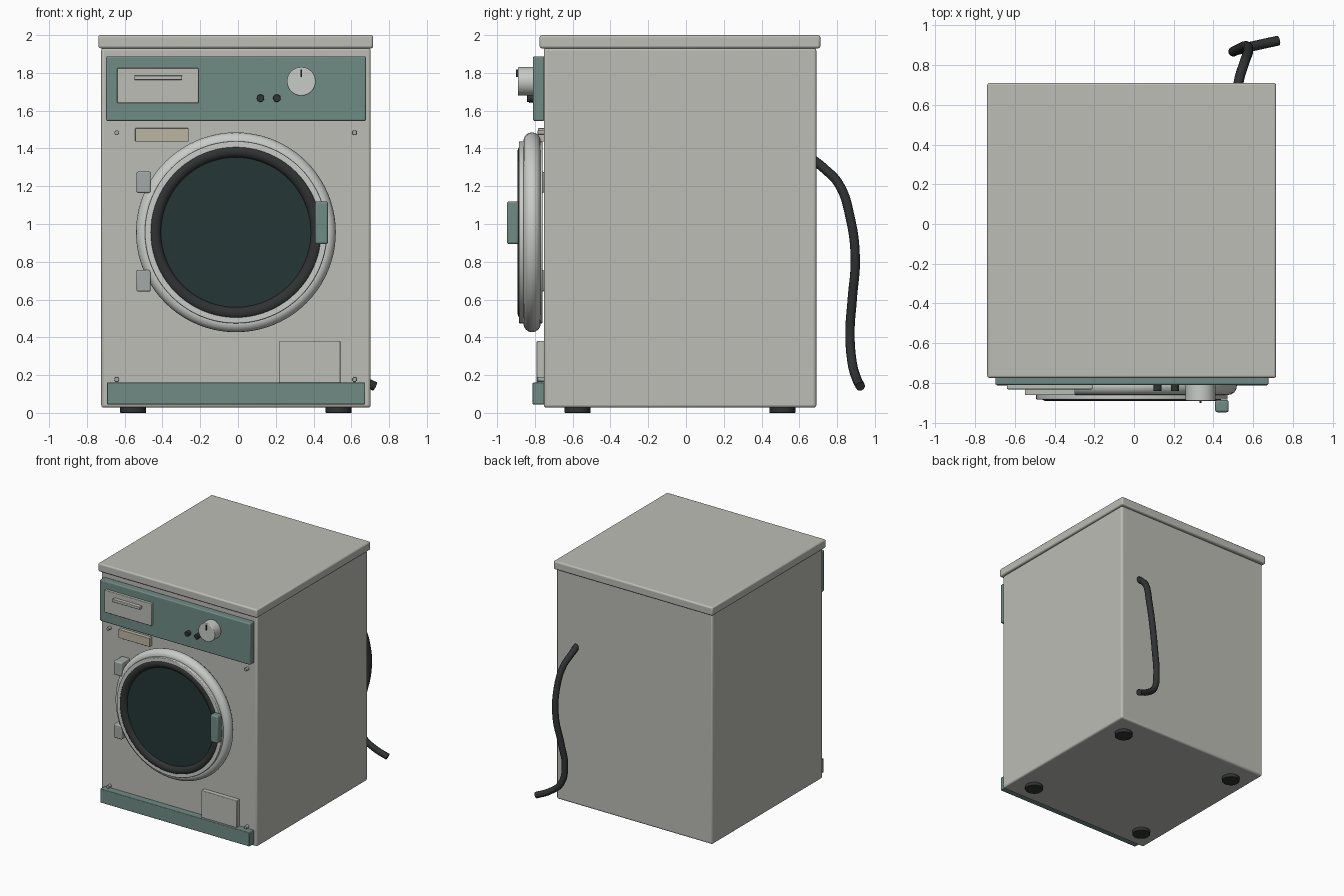
import bpy, bmesh, math
from mathutils import Matrix

if "Cube" in bpy.data.objects:
    bpy.data.objects.remove(bpy.data.objects["Cube"])

CX = -0.011   # machine centre line (the hose shifts it off zero)
DZ = 0.956    # door centre height


def material(name, r, g, b):
    m = bpy.data.materials.new(name)
    m.diffuse_color = (r, g, b, 1)
    m.use_nodes = True
    m.node_tree.nodes["Principled BSDF"].inputs["Base Color"].default_value = m.diffuse_color
    return m


SHELL = material("warm_grey", 0.50, 0.51, 0.46)
TEAL = material("teal", 0.16, 0.26, 0.235)
PALE = material("pale_grey", 0.58, 0.60, 0.57)
STEEL = material("hinge_grey", 0.36, 0.40, 0.39)
RUBBER = material("rubber", 0.03, 0.032, 0.033)
GLASS = material("dark_glass", 0.018, 0.037, 0.037)
CREAM = material("cream", 0.50, 0.47, 0.36)


def finish(name, bm, mat, bevel=0.0):
    bmesh.ops.recalc_face_normals(bm, faces=bm.faces)
    me = bpy.data.meshes.new(name)
    bm.to_mesh(me)
    bm.free()
    ob = bpy.data.objects.new(name, me)
    bpy.context.collection.objects.link(ob)
    me.materials.append(mat)
    if bevel:
        mod = ob.modifiers.new("bevel", 'BEVEL')
        mod.width, mod.segments = bevel, 3
        mod.limit_method, mod.angle_limit = 'ANGLE', math.radians(40)
    bpy.ops.object.select_all(action='DESELECT')
    ob.select_set(True)
    bpy.context.view_layer.objects.active = ob
    bpy.ops.object.shade_smooth_by_angle(angle=math.radians(35))
    return ob


def box(name, x, y, z, mat, bevel=0.005):
    """Box from (min, max) ranges on each axis."""
    bm = bmesh.new()
    bmesh.ops.create_cube(bm, size=1)
    for v in bm.verts:
        v.co = [r[0] + (c + 0.5) * (r[1] - r[0]) for c, r in zip(v.co, (x, y, z))]
    return finish(name, bm, mat, bevel)


def lathe(name, profile, mat, x=CX, z=DZ, steps=64, bevel=0.0):
    """Spin a closed (radius, y) profile around a front-to-back axis."""
    bm = bmesh.new()
    vs = [bm.verts.new((r, y, 0)) for r, y in profile]
    es = [bm.edges.new((vs[i], vs[(i + 1) % len(vs)])) for i in range(len(vs))]
    bmesh.ops.spin(bm, geom=vs + es, cent=(0, 0, 0), axis=(0, 1, 0),
                   angle=math.tau, steps=steps)
    bmesh.ops.remove_doubles(bm, verts=bm.verts, dist=1e-5)
    bmesh.ops.translate(bm, verts=bm.verts, vec=(x, 0, z))
    return finish(name, bm, mat, bevel)


def oval(radius, y, half_r, half_y, n=16):
    return [(radius + half_r * math.cos(math.tau * i / n),
             y + half_y * math.sin(math.tau * i / n)) for i in range(n)]


def cylinder(name, loc, radius, depth, mat, front=True, bevel=0.004, seg=32):
    bm = bmesh.new()
    rot = Matrix.Rotation(math.pi / 2, 4, 'X') if front else Matrix()
    bmesh.ops.create_cone(bm, cap_ends=True, segments=seg, radius1=radius,
                          radius2=radius, depth=depth,
                          matrix=Matrix.Translation(loc) @ rot)
    return finish(name, bm, mat, bevel)


# Cabinet and lid
box("cabinet", (-0.724, 0.702), (-0.753, 0.69), (0.028, 1.932), SHELL, 0.014)
box("lid", (-0.739, 0.716), (-0.775, 0.711), (1.93, 2.0), SHELL, 0.012)

# Control panel, detergent drawer and its pull
box("control_panel", (-0.698, 0.677), (-0.81, -0.75), (1.546, 1.888), TEAL, 0.008)
box("detergent_drawer", (-0.64, -0.209), (-0.832, -0.80), (1.64, 1.825), SHELL)
box("drawer_pull", (-0.549, -0.296), (-0.862, -0.825), (1.763, 1.786), SHELL, 0.004)

# Program knob with pointer, two indicator buttons
cylinder("program_knob", (0.335, -0.848, 1.755), 0.076, 0.084, PALE, bevel=0.005, seg=48)
box("knob_pointer", (0.331, 0.339), (-0.90, -0.885), (1.777, 1.817), RUBBER, 0)
for i, x in enumerate((0.119, 0.206)):
    cylinder(f"button_{i + 1}", (x, -0.822, 1.666), 0.02, 0.04, RUBBER, seg=24)

# Name plate left blank, filter flap, kick plate
box("blank_plate", (-0.544, -0.261), (-0.784, -0.75), (1.436, 1.507), CREAM, 0.003)
box("filter_flap", (0.217, 0.542), (-0.791, -0.75), (0.12, 0.381), SHELL)
box("kick_plate", (-0.693, 0.673), (-0.812, -0.75), (0.045, 0.16), TEAL)

# Panel screws
for i, x in enumerate((-0.642, 0.617)):
    for j, z in enumerate((0.177, 1.483)):
        cylinder(f"screw_{i}{j}", (x, -0.768, z), 0.013, 0.036, STEEL, bevel=0.003, seg=16)

# Round door: outer ring, inner frame, seal and glass
lathe("door_ring", oval(0.483, -0.815, 0.046, 0.046), PALE, steps=80)
lathe("door_frame", [(0.42, -0.76), (0.42, -0.884), (0.482, -0.884), (0.482, -0.76)],
      PALE, steps=80, bevel=0.005)
lathe("door_seal", oval(0.429, -0.862, 0.033, 0.03), RUBBER, steps=80)
cylinder("door_glass", (CX, -0.82, DZ), 0.415, 0.09, GLASS, bevel=0, seg=80)

# Door handle and hinges
box("door_handle", (0.408, 0.477), (-0.948, -0.886), (0.893, 1.12), TEAL, 0.012)
for name, z0, z1 in (("upper", 1.165, 1.277), ("lower", 0.643, 0.757)):
    box(f"{name}_hinge", (-0.537, -0.462), (-0.86, -0.75), (z0, z1), STEEL, 0.008)

# Feet
for i, x in enumerate((-0.555, 0.533)):
    for j, y in enumerate((-0.574, 0.51)):
        cylinder(f"foot_{i}{j}", (x, y, 0.02), 0.069, 0.04, RUBBER, front=False)

# Drain hose along the back
path = [(0.52, 0.66, 1.35), (0.53, 0.73, 1.295), (0.555, 0.81, 1.21), (0.575, 0.87, 1.03),
        (0.565, 0.896, 0.82), (0.525, 0.88, 0.60), (0.50, 0.868, 0.42),
        (0.53, 0.879, 0.27), (0.62, 0.90, 0.19), (0.725, 0.923, 0.14)]
cu = bpy.data.curves.new("drain_hose", 'CURVE')
cu.dimensions = '3D'
cu.bevel_depth, cu.bevel_resolution = 0.025, 4
cu.resolution_u, cu.use_fill_caps = 8, True
sp = cu.splines.new('BEZIER')
sp.bezier_points.add(len(path) - 1)
for p, co in zip(sp.bezier_points, path):
    p.co = co
    p.handle_left_type = p.handle_right_type = 'AUTO'
cu.materials.append(RUBBER)
bpy.context.collection.objects.link(bpy.data.objects.new("drain_hose", cu))
